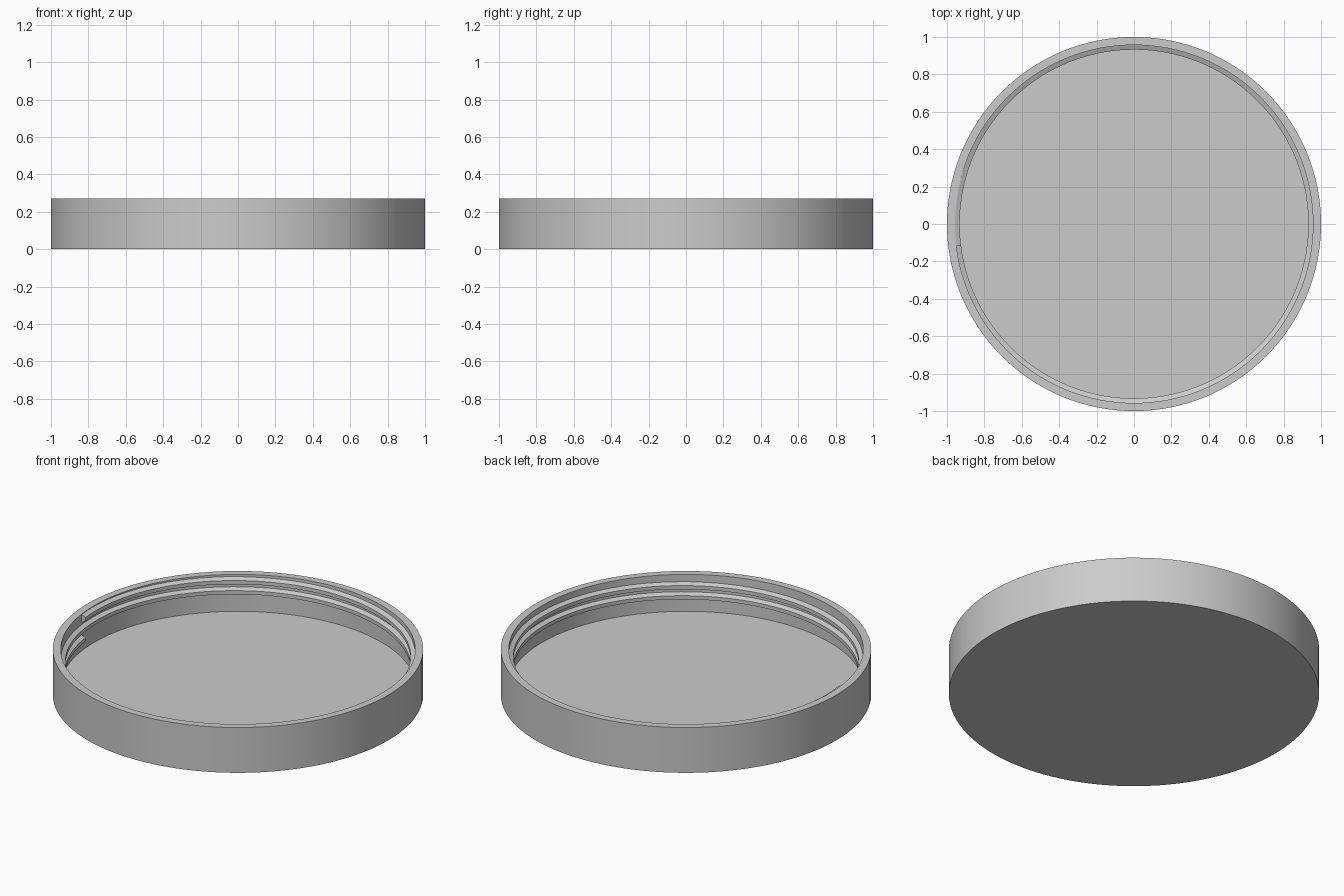
import bpy
import bmesh
from math import cos, sin, tau, radians

default = bpy.data.objects.get("Cube")
if default:
    bpy.data.objects.remove(default, do_unlink=True)

HEIGHT = 0.27
FLOOR = 0.05
OUTER = 1.0
INNER = 0.957
CREST = 0.932
SEGMENTS = 128

grey = bpy.data.materials.new("plain grey")
grey.use_nodes = True
colour = (0.6, 0.6, 0.6, 1)
grey.diffuse_color = colour
grey.node_tree.nodes["Principled BSDF"].inputs["Base Color"].default_value = colour


def sweep(name, profile, turns=1, pitch=0.0, start=0.0, closed=False):
    """Turn a (radius, z) profile around z, rising by pitch per turn."""
    bm = bmesh.new()
    steps = SEGMENTS * turns
    rings = []
    for i in range(steps + 1):
        a = start + tau * i / SEGMENTS
        rise = pitch * i / SEGMENTS
        rings.append([bm.verts.new((r * cos(a), r * sin(a), z + rise))
                      for r, z in profile])
    count = len(profile)
    for ring, following in zip(rings, rings[1:]):
        for j in range(count if closed else count - 1):
            k = (j + 1) % count
            bm.faces.new((ring[j], following[j], following[k], ring[k]))
    if closed:
        bm.faces.new(rings[0])
        bm.faces.new(rings[-1])
    # Weld the seam and the points on the axis
    bmesh.ops.remove_doubles(bm, verts=bm.verts, dist=1e-5)
    bmesh.ops.recalc_face_normals(bm, faces=bm.faces)
    mesh = bpy.data.meshes.new(name)
    bm.to_mesh(mesh)
    bm.free()
    mesh.materials.append(grey)
    obj = bpy.data.objects.new(name, mesh)
    bpy.context.collection.objects.link(obj)
    bpy.ops.object.select_all(action='DESELECT')
    obj.select_set(True)
    bpy.context.view_layer.objects.active = obj
    bpy.ops.object.shade_smooth_by_angle(angle=radians(25))
    return obj


# Shallow round lid: flat base, straight wall and flat rim
sweep("lid_shell", [(0, 0), (OUTER, 0), (OUTER, HEIGHT), (INNER, HEIGHT),
                    (INNER, FLOOR), (0, FLOOR)])

# Two-turn screw thread inside the wall, its root set slightly into the wall
root = INNER + 0.003
middle, half_root, half_crest = 0.124, 0.024, 0.011
sweep("screw_thread",
      [(root, middle - half_root), (CREST, middle - half_crest),
       (CREST, middle + half_crest), (root, middle + half_root)],
      turns=2, pitch=0.06, start=radians(187), closed=True)
